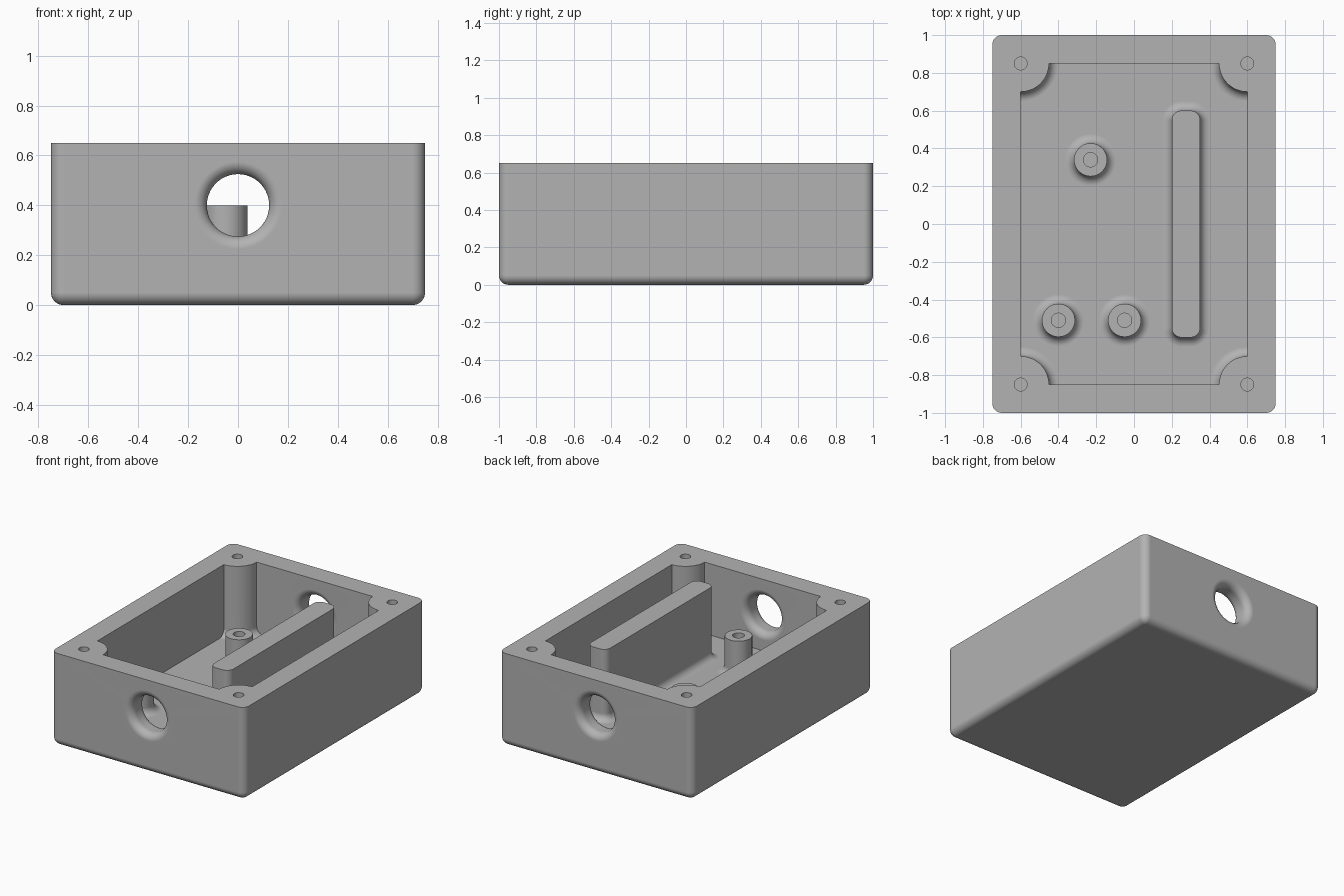
import bpy, bmesh
from math import sin, cos, pi
from mathutils import Matrix, Vector

cube = bpy.data.objects.get("Cube")
if cube:
    bpy.data.objects.remove(cube, do_unlink=True)

WALL_X, WALL_Y = 0.75, 1.0      # outer half sizes
CAV_X, CAV_Y = 0.6, 0.85        # cavity half sizes
HEIGHT, FLOOR, FILLET = 0.65, 0.15, 0.05
ABOVE = 0.9                     # cutters end here, clear of the rim


def loft(name, hx, hy, corner, rings, place=Matrix()):
    """Solid of stacked rounded rectangles; rings are (outward offset, height)."""
    bm = bmesh.new()
    steps = 12
    loops = []
    for off, z in rings:
        r = corner + off
        loop = []
        for q, (sx, sy) in enumerate([(1, 1), (-1, 1), (-1, -1), (1, -1)]):
            for i in range(steps + 1):
                a = (q + i / steps) * pi / 2
                p = Vector((sx * (hx - corner) + r * cos(a),
                            sy * (hy - corner) + r * sin(a), z))
                loop.append(bm.verts.new(place @ p))
        loops.append(loop)
    n = len(loops[0])
    for low, high in zip(loops, loops[1:]):
        for i in range(n):
            j = (i + 1) % n
            bm.faces.new((low[i], low[j], high[j], high[i]))
    bm.faces.new(loops[0][::-1])
    bm.faces.new(loops[-1])
    bmesh.ops.remove_doubles(bm, verts=bm.verts[:], dist=1e-5)
    bmesh.ops.recalc_face_normals(bm, faces=bm.faces[:])
    mesh = bpy.data.meshes.new(name)
    bm.to_mesh(mesh)
    bm.free()
    obj = bpy.data.objects.new(name, mesh)
    bpy.context.collection.objects.link(obj)
    return obj


def at(x, y, z=0):
    return Matrix.Translation((x, y, z))


def arc(base, flip=1, steps=8):
    """Quarter fillet flaring out to FILLET at height base."""
    out = []
    for i in range(steps + 1):
        a = i / steps * pi / 2
        out.append((FILLET * (1 - sin(a)), base + flip * FILLET * (1 - cos(a))))
    return out


def apply_modifier(obj, mod):
    bpy.context.view_layer.objects.active = obj
    bpy.ops.object.modifier_apply(modifier=mod.name)


def cut(obj, tool):
    mod = obj.modifiers.new("cut", "BOOLEAN")
    mod.operation = "DIFFERENCE"
    mod.solver = "EXACT"
    mod.object = tool
    apply_modifier(obj, mod)
    bpy.data.objects.remove(tool, do_unlink=True)


def standing(name, x, y, hx, hy, corner, top):
    """Upright shape with a fillet where it meets the floor."""
    rings = [(FILLET, FLOOR - 0.05)] + arc(FLOOR) + [(0, top)]
    return loft(name, hx, hy, corner, rings, at(x, y))


# Outer block with rounded upright and bottom edges
rounding = [(-d, z) for d, z in arc(0)]
body = loft("enclosure_base", WALL_X, WALL_Y, FILLET + 0.001,
            rounding + [(0, HEIGHT)])

# Cavity shape, leaving the corner posts, mounting bosses and divider standing
corners = [(sx * CAV_X, sy * CAV_Y) for sx in (-1, 1) for sy in (-1, 1)]
bosses = [(-0.23, 0.34), (-0.4, -0.51), (-0.05, -0.51)]
cavity = loft("cavity", CAV_X, CAV_Y, 0, [(0, FLOOR), (0, 0.8)])
for x, y in corners:
    cut(cavity, standing("corner_post", x, y, 0.15, 0.15, 0.15, ABOVE))
for x, y in bosses:
    cut(cavity, standing("mounting_boss", x, y, 0.0875, 0.0875, 0.0875, 0.4))
cut(cavity, standing("divider", 0.275, 0, 0.075, 0.6, 0.05, ABOVE))
cut(body, cavity)

# Screw holes in the corner posts and bosses
for spots, r, low in ((corners, 0.034, 0.2), (bosses, 0.038, FLOOR)):
    for x, y in spots:
        cut(body, loft("screw_hole", r, r, r, [(0, low), (0, ABOVE)], at(x, y)))

# Cable ports through the front and back walls, rounded on both sides
thick = WALL_Y - CAV_Y
port = ([(FILLET, -0.02)] + arc(0) + arc(thick, -1)[::-1]
        + [(FILLET, thick + 0.02)])
for side in (-1, 1):
    place = at(0, side * WALL_Y, 0.4) @ Matrix.Rotation(side * pi / 2, 4, "X")
    cut(body, loft("cable_port", 0.125, 0.125, 0.125, port, place))

# Single grey finish
grey = bpy.data.materials.new("grey")
grey.use_nodes = True
colour = (0.45, 0.45, 0.45, 1)
grey.diffuse_color = colour
grey.node_tree.nodes["Principled BSDF"].inputs["Base Color"].default_value = colour
body.data.materials.clear()
body.data.materials.append(grey)

# Smooth fillets with crisp edges and flat walls
bpy.ops.object.select_all(action="DESELECT")
body.select_set(True)
bpy.context.view_layer.objects.active = body
bpy.ops.object.shade_smooth_by_angle(angle=pi / 6)
weighted = body.modifiers.new("weighted_normals", "WEIGHTED_NORMAL")
weighted.keep_sharp = True
